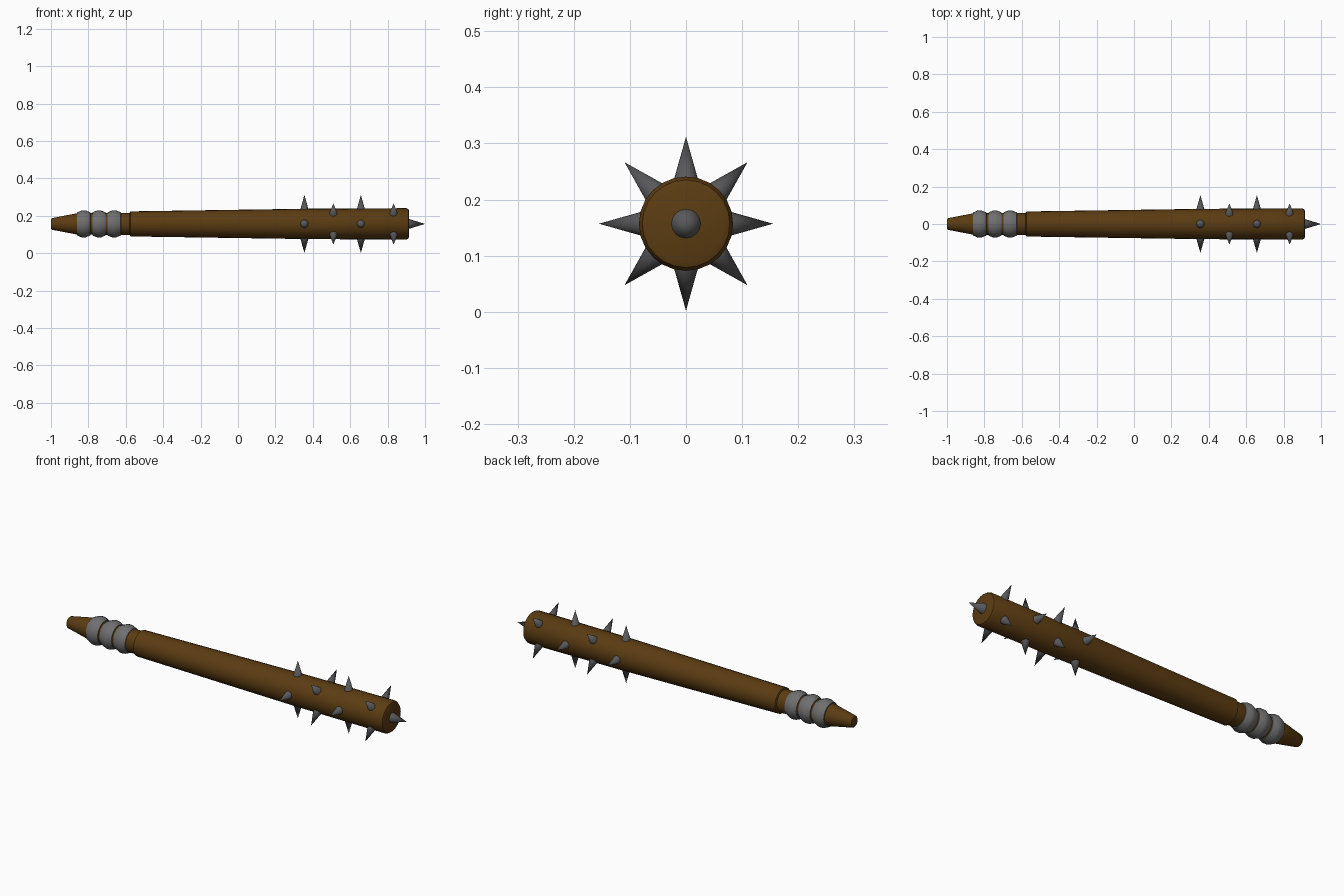
import bpy, bmesh, math
from mathutils import Vector

if "Cube" in bpy.data.objects:
    bpy.data.objects.remove(bpy.data.objects["Cube"])

AXIS_Z = 0.157  # height of the club's centre line


def material(name, colour):
    mat = bpy.data.materials.new(name)
    mat.use_nodes = True
    mat.diffuse_color = (*colour, 1)
    mat.node_tree.nodes["Principled BSDF"].inputs["Base Color"].default_value = (*colour, 1)
    return mat


wood = material("brown_wood", (0.105, 0.045, 0.006))
band_metal = material("band_grey", (0.16, 0.16, 0.16))
spike_metal = material("spike_grey", (0.10, 0.10, 0.105))


def lathe(name, profile, mat, origin=(0, 0, AXIS_Z), direction=(1, 0, 0), sides=24):
    """Revolve (distance, radius) points around a direction, closing both ends."""
    bm = bmesh.new()
    turn = Vector((0, 0, 1)).rotation_difference(Vector(direction))
    rings = []
    for along, radius in profile:
        angles = [math.tau * i / sides for i in range(sides)] if radius else [0]
        rings.append([bm.verts.new(turn @ Vector((radius * math.cos(a), radius * math.sin(a), along)))
                      for a in angles])
    for low, high in zip(rings, rings[1:]):
        for i in range(sides):
            j = (i + 1) % sides
            if len(high) == 1:
                bm.faces.new((low[i], low[j], high[0]))
            else:
                bm.faces.new((low[i], low[j], high[j], high[i]))
    for ring in (rings[0], rings[-1]):
        if len(ring) > 1:
            bm.faces.new(ring)
    bmesh.ops.recalc_face_normals(bm, faces=bm.faces)
    mesh = bpy.data.meshes.new(name)
    bm.to_mesh(mesh)
    bm.free()
    mesh.materials.append(mat)
    obj = bpy.data.objects.new(name, mesh)
    obj.location = origin
    bpy.context.collection.objects.link(obj)
    bpy.ops.object.select_all(action="DESELECT")
    obj.select_set(True)
    bpy.context.view_layer.objects.active = obj
    bpy.ops.object.shade_smooth_by_angle(angle=math.radians(35))
    return obj


# Tapered shaft with a rounded striking end
lathe("shaft", [(-0.58, 0.058), (-0.575, 0.067), (0.36, 0.081), (0.90, 0.084),
                (0.911, 0.078), (0.915, 0.068)], wood)

# Grip narrowing to the butt
lathe("grip", [(-1.0, 0.026), (-0.995, 0.031), (-0.86, 0.057), (-0.57, 0.059)], wood)

# Three ridged bands around the grip
for n, x in enumerate((-0.825, -0.743, -0.662)):
    lathe(f"band_{n + 1}", [(x - 0.036, 0.056), (x - 0.035, 0.062), (x - 0.008, 0.073),
                            (x + 0.008, 0.073), (x + 0.035, 0.062), (x + 0.036, 0.056)], band_metal)

# Rows of spikes, alternate rows turned by an eighth of a circle
for row, x in enumerate((0.355, 0.51, 0.657, 0.832)):
    for n in range(4):
        a = math.pi / 2 * n + math.pi / 4 * (row % 2)
        lathe(f"spike_{row + 1}_{n + 1}", [(0.07, 0.024), (0.155, 0)], spike_metal,
              (x, 0, AXIS_Z), (0, math.cos(a), math.sin(a)), 16)

# Spike on the striking end
lathe("end_spike", [(0.905, 0.029), (1.0, 0)], spike_metal, sides=16)
